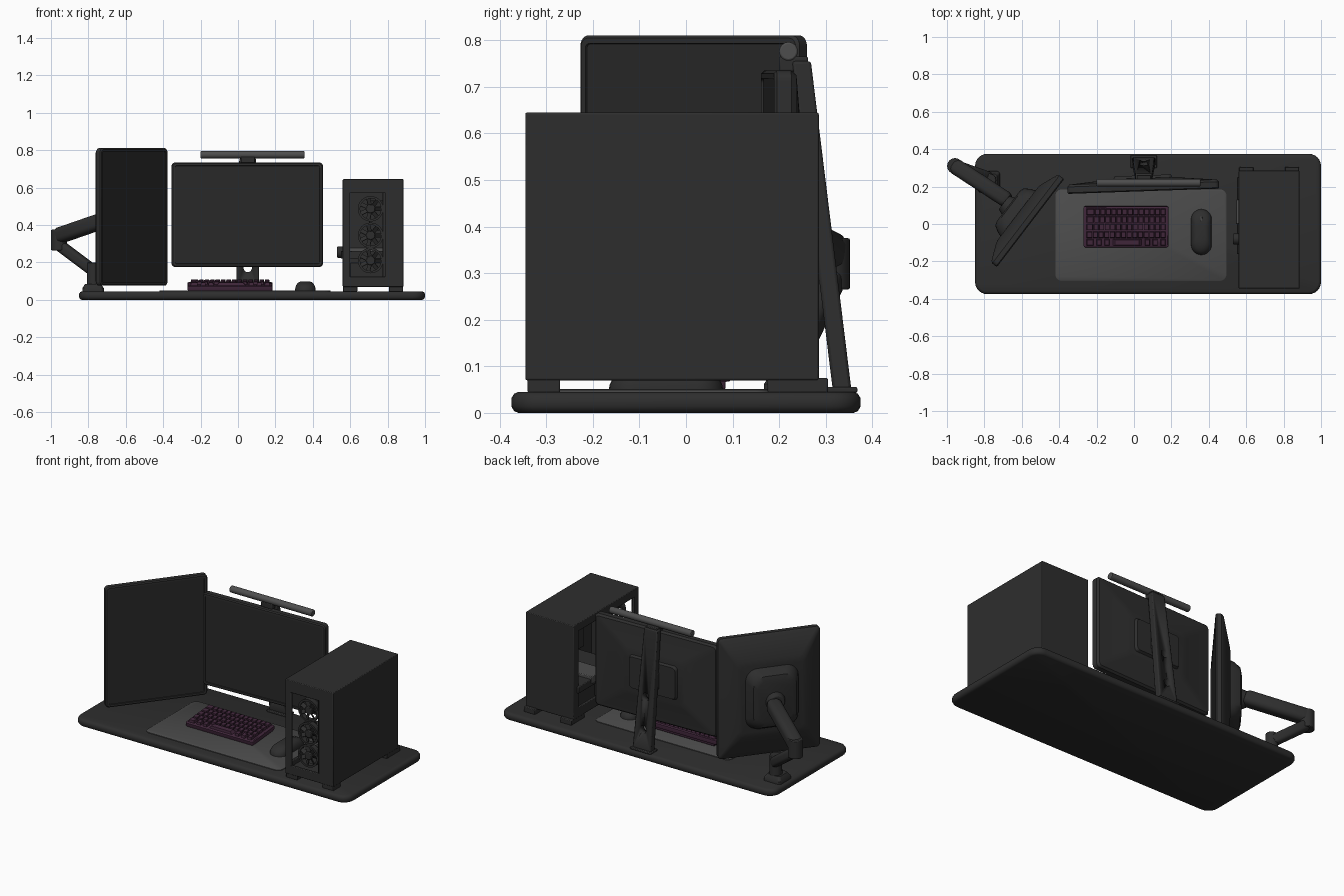
import bpy, bmesh, math
from mathutils import Matrix, Vector

if "Cube" in bpy.data.objects:
    bpy.data.objects.remove(bpy.data.objects["Cube"])

def mat(name, c):
    m = bpy.data.materials.new(name)
    m.diffuse_color = (*c, 1)
    m.use_nodes = True
    m.node_tree.nodes["Principled BSDF"].inputs["Base Color"].default_value = m.diffuse_color
    return m

BLACK = mat("charcoal", (0.027, 0.027, 0.027))
SCREEN = mat("screen_black", (0.022, 0.022, 0.022))
MAT = mat("mat_grey", (0.07, 0.07, 0.07))
BAR = mat("lamp_grey", (0.075, 0.075, 0.075))
PURPLE = mat("plum", (0.055, 0.021, 0.046))
PLUM2 = mat("dark_plum", (0.042, 0.017, 0.036))

def finish(name, bm, mats, M=Matrix(), bevel=0, angle=35):
    bmesh.ops.recalc_face_normals(bm, faces=bm.faces)
    me = bpy.data.meshes.new(name)
    bm.to_mesh(me)
    bm.free()
    me.transform(M)
    for m in mats:
        me.materials.append(m)
    o = bpy.data.objects.new(name, me)
    bpy.context.collection.objects.link(o)
    bpy.ops.object.select_all(action='DESELECT')
    o.select_set(True)
    bpy.context.view_layer.objects.active = o
    bpy.ops.object.shade_smooth_by_angle(angle=math.radians(angle))
    if bevel:
        b = o.modifiers.new("bevel", 'BEVEL')
        b.width, b.segments = bevel, 2
    return o

def rrect(w, h, r, n=6):
    pts = []
    for k, (sx, sy) in enumerate([(1, 1), (-1, 1), (-1, -1), (1, -1)]):
        for i in range(n + 1):
            a = math.pi / 2 * (k + i / n)
            pts.append((sx * (w / 2 - r) + r * math.cos(a), sy * (h / 2 - r) + r * math.sin(a)))
    return pts

def loft(name, secs, m, M=Matrix(), cap=None):
    """Stack of rounded rectangles (width, height, radius, level)."""
    bm = bmesh.new()
    rows = [[bm.verts.new((x, y, z)) for x, y in rrect(w, h, r)] for w, h, r, z in secs]
    n = len(rows[0])
    for a, b in zip(rows, rows[1:]):
        for i in range(n):
            bm.faces.new((a[i], a[(i + 1) % n], b[(i + 1) % n], b[i]))
    bm.faces.new(rows[0][::-1])
    top = bm.faces.new(rows[-1])
    if cap:
        top.material_index = 1
    return finish(name, bm, [m, cap] if cap else [m], M)

def box(name, x, y, z, m, bevel=0.004, M=Matrix()):
    bm = bmesh.new()
    bmesh.ops.create_cube(bm, size=1)
    for v in bm.verts:
        v.co = Vector((r[0] if c < 0 else r[1]) for r, c in zip((x, y, z), v.co))
    return finish(name, bm, [m], M, bevel)

def rod(name, p, q, r1, r2, m, bevel=0.004, seg=28):
    p, q = Vector(p), Vector(q)
    bm = bmesh.new()
    bmesh.ops.create_cone(bm, cap_ends=True, segments=seg, radius1=r1, radius2=r2, depth=(q - p).length)
    M = Matrix.Translation((p + q) / 2) @ (q - p).to_track_quat('Z', 'Y').to_matrix().to_4x4()
    return finish(name, bm, [m], M, bevel)

def beam(name, p, q, w, h, m):
    """Rounded bar from p to q, w wide, h tall."""
    p, q = Vector(p), Vector(q)
    d = (q - p).normalized()
    side = Vector((0, 0, 1)).cross(d).normalized()
    R = Matrix((side, d.cross(side), d)).transposed().to_4x4()
    L, r = (q - p).length, min(w, h) * 0.35
    secs = [(w * .8, h * .8, r * .8, -0.02), (w, h, r, 0), (w, h, r, L), (w * .8, h * .8, r * .8, L + 0.02)]
    return loft(name, secs, m, Matrix.Translation(p) @ R)

def upright(x, y, z, deg):
    return Matrix.Translation((x, y, z)) @ Matrix.Rotation(math.radians(deg), 4, 'Z') @ Matrix.Rotation(math.pi / 2, 4, 'X')

def monitor(name, w, h, M, bw, bh, rim, deep):
    loft(name, [(bw, bh, .03, -deep), (bw + .04, bh + .04, .03, -deep + .005),
                (w - .02, h - .02, .02, -rim - .004), (w, h, .022, -rim + .008), (w, h, .022, -.006),
                (w - .012, h - .012, .018, 0), (w - .035, h - .035, .01, 0), (w - .037, h - .037, .01, -.005)],
         BLACK, M, SCREEN)

# Desk top and mat
X = Matrix.Translation((.075, 0, 0))
loft("desk_top", [(1.82, .72, .05, 0), (1.838, .738, .06, .004), (1.85, .75, .065, .014), (1.85, .75, .065, .031),
                  (1.838, .738, .06, .041), (1.82, .72, .05, .045)], BLACK, X)
loft("desk_mat", [(.915, .49, .035, .044), (.915, .49, .035, .049), (.909, .484, .032, .051)], MAT,
     Matrix.Translation((.037, -.06, 0)))

# Main monitor with leaning stand
monitor("main_monitor", .81, .56, upright(.05, .175, .455, 2), .40, .26, .045, .07)
loft("main_mount_plate", [(.3, .19, .02, -.085), (.32, .21, .02, -.065)], BLACK, upright(.05, .175, .455, 2))
bm = bmesh.new()
bmesh.ops.create_cube(bm, size=1)
for v in bm.verts:
    up, back = v.co.z > 0, v.co.y > 0
    v.co = ((.052 + v.co.x * (.09 if up else .125)), (.228 if up else .315) + .04 * back, .755 if up else .05)
stand = finish("main_stand", bm, [BLACK], bevel=.006)
for z, y in ((.17, .32), (.36, .3)):
    c = rod("hole_cutter", (.052, y - .06, z), (.052, y + .08, z), .022, .022, BLACK, 0)
    c.hide_render = True
    c.hide_viewport = True
    b = stand.modifiers.new("hole", 'BOOLEAN')
    b.operation, b.solver, b.object = 'DIFFERENCE', 'EXACT', c
box("main_stand_foot", (-.018, .122), (.30, .368), (.043, .056), BLACK)
box("stand_neck", (0, .1), (.23, .275), (.4, .5), BLACK)

# Lamp bar on the main monitor
rod("lamp_bar", (-.2, .22, .776), (.355, .22, .776), .02, .02, BAR)
box("lamp_clamp", (.015, .09), (.2, .262), (.733, .765), BLACK)

# Side monitor on its arm
S = upright(-.553, .005, .443, 52.6)
monitor("side_monitor", .592, .735, S, .36, .42, .04, .085)
loft("side_monitor_hub", [(.2, .26, .06, -.15), (.25, .31, .07, -.142), (.29, .35, .07, -.11), (.31, .37, .07, -.08)], BLACK, S)
beam("upper_arm", (-.95, .305, .345), (-.69, .135, .435), .085, .085, BLACK)
rod("arm_head", S @ Vector((0, 0, -.14)), S @ Vector((0, 0, -.18)), .06, .045, BLACK)
rod("arm_elbow", (-.957, .31, .265), (-.957, .31, .375), .042, .042, BLACK)
beam("lower_arm", (-.945, .307, .285), (-.785, .25, .165), .065, .06, BLACK)
rod("arm_post", (-.772, .235, .06), (-.772, .235, .2), .036, .034, BLACK)
loft("arm_base", [(.115, .115, .015, .043), (.115, .115, .015, .062), (.085, .085, .015, .085)], BLACK,
     Matrix.Translation((-.775, .225, 0)))

# Keyboard: wedge body with rows of keys
T = Matrix.Translation((-.0425, -.015, .074)) @ Matrix.Rotation(math.radians(5), 4, 'X')
loft("keyboard_body", [(.45, .215, .01, -.016), (.455, .22, .012, -.01), (.455, .22, .012, .008), (.445, .21, .01, .012)], PURPLE, T)
box("keyboard_back_foot", (-.25, .165), (.05, .085), (.05, .075), PLUM2)
bm = bmesh.new()
for r in range(5):
    y = -.082 + r * .041
    x = -.212
    widths = [.04, .028, .028, .16, .028, .028, .028] if r == 0 else [.028 + .004 * r] + [.028] * 13
    gap = (.424 - sum(widths)) / (len(widths) - 1)
    for w in widths:
        g = bmesh.ops.create_cube(bm, size=1)['verts']
        for v in g:
            k = .8 if v.co.z > 0 else 1
            v.co = (x + w / 2 + v.co.x * w * k, y + v.co.y * .036 * k, .017 + v.co.z * .02)
        x += w + gap
finish("keyboard_keys", bm, [PURPLE], T)

# Mouse
secs = []
for i in range(8):
    a = math.pi / 2 * i / 8
    k = math.cos(a) ** .6
    secs.append((.11 * k, .245 * k, .0549 * k, .05 + .05 * math.sin(a)))
loft("mouse", secs, BLACK, Matrix.Translation((.36, -.043, 0)))
box("mouse_wheel", (.355, .365), (.015, .04), (.08, .098), BAR, .003)

# Computer case: closed walls, open front window and open left side
x0, x1, y0, y1, z0, z1, t = .56, .885, -.345, .285, .07, .645, .016
box("case_right_panel", (x1 - t, x1), (y0, y1), (z0, z1), BLACK)
box("case_top", (x0, x1), (y0, y1), (z1 - t, z1), BLACK)
box("case_bottom", (x0, x1), (y0, y1), (z0, z0 + .03), BLACK)
box("case_back", (x0, x1), (y1 - t, y1), (z0, z1), BLACK)
box("case_front_left", (x0, .6), (y0, y0 + t), (z0, z1), BLACK)
box("case_front_right", (.785, x1), (y0, y0 + t), (z0, z1), BLACK)
box("case_front_top", (x0, x1), (y0, y0 + t), (.57, z1), BLACK)
box("case_front_bottom", (x0, x1), (y0, y0 + t), (z0, .125), BLACK)
box("case_side_top", (x0, x0 + t), (y0, y1), (.595, z1), BLACK)
box("case_side_bottom", (x0, x0 + t), (y0, y1), (z0, .13), BLACK)
box("case_side_rear", (x0, x0 + t), (.235, y1), (z0, z1), BLACK)
box("case_side_front", (x0, x0 + t), (y0, -.3), (z0, z1), BLACK)
for i, fx in enumerate((.6, .845)):
    for j, fy in enumerate((-.305, .21)):
        box(f"case_foot_{i}{j}", (fx - .038, fx + .038), (fy - .035, fy + .06 * j + .035), (.043, .075), BLACK)

# Case interior: board, graphics card and supply box
box("main_board", (.845, .86), (-.15, .25), (.2, .6), MAT)
box("graphics_card", (.545, .845), (0, .13), (.235, .28), BAR)
box("card_body", (.55, .845), (-.16, .25), (.22, .262), BLACK)
rod("card_knob", (.53, -.08, .255), (.57, -.08, .255), .03, .03, BLACK)
box("processor_cooler", (.7, .845), (-.02, .13), (.37, .53), BLACK)
box("supply_box", (.6, .865), (.02, .265), (.1, .2), BLACK)

# Front fans
for i, fz in enumerate((.487, .345, .21)):
    c = Vector((.709, -.325, fz))
    bm = bmesh.new()
    n, prof = 32, [(.068, -.012), (.056, -.012), (.056, .02), (.068, .02)]
    rings = [[bm.verts.new((r * math.cos(2 * math.pi * k / n), y, r * math.sin(2 * math.pi * k / n)))
              for r, y in prof] for k in range(n)]
    for k in range(n):
        a, b = rings[k], rings[(k + 1) % n]
        for j in range(4):
            bm.faces.new((a[j], a[(j + 1) % 4], b[(j + 1) % 4], b[j]))
    finish(f"fan_ring_{i}", bm, [BLACK], Matrix.Translation(c))
    rod(f"fan_hub_{i}", c + Vector((0, -.012, 0)), c + Vector((0, .02, 0)), .024, .024, BLACK)
    for k in range(7):
        M = Matrix.Translation(c) @ Matrix.Rotation(2 * math.pi * k / 7, 4, 'Y') @ Matrix.Rotation(.6, 4, 'X')
        box(f"fan_blade_{i}_{k}", (.018, .058), (-.002, .002), (-.012, .012), BLACK, 0, M)
box("fan_rail", (.772, .79), (y0 + .01, y0 + .05), (.12, .575), BLACK)
